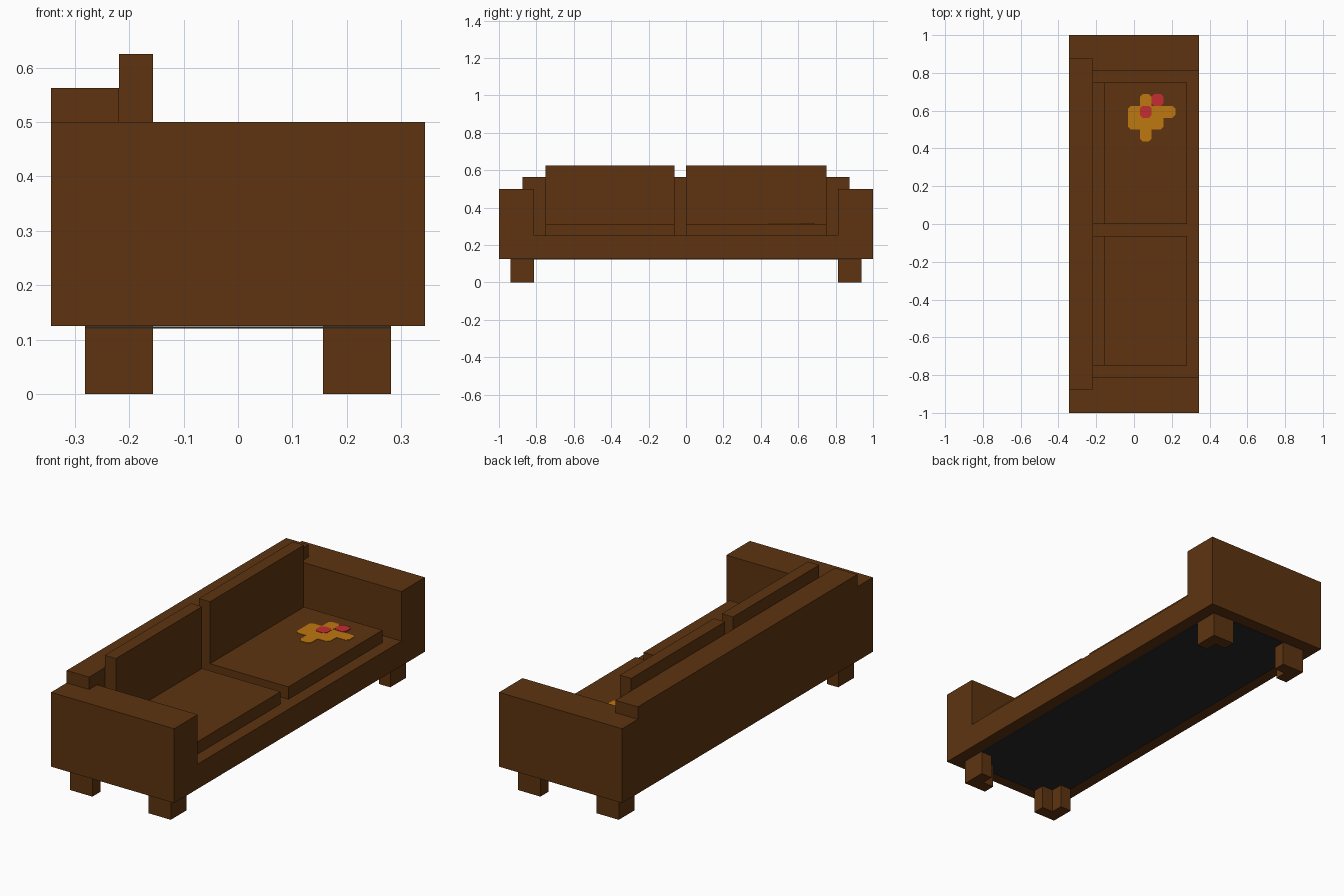
import bpy, bmesh
from mathutils import Vector

cube = bpy.data.objects.get("Cube")
if cube:
    bpy.data.objects.remove(cube, do_unlink=True)

U = 1 / 16  # modelling grid unit


def material(name, rgb):
    m = bpy.data.materials.new(name)
    m.use_nodes = True
    m.diffuse_color = (*rgb, 1)
    bsdf = next(n for n in m.node_tree.nodes if n.type == 'BSDF_PRINCIPLED')
    bsdf.inputs["Base Color"].default_value = (*rgb, 1)
    bsdf.inputs["Roughness"].default_value = 0.9
    return m


BROWN = material("brown_leather", (0.112, 0.034, 0.005))
BLACK = material("black_underside", (0.022, 0.022, 0.022))
ORANGE = material("orange_stain", (0.515, 0.188, 0.005))
RED = material("red_stain", (0.55, 0.026, 0.032))


def prisms(name, outlines, offset, mat):
    """Extrude each closed 3D outline along offset, all in one object."""
    bm = bmesh.new()
    for pts in outlines:
        face = bm.faces.new([bm.verts.new(p) for p in pts])
        ext = bmesh.ops.extrude_face_region(bm, geom=[face])
        moved = [g for g in ext["geom"] if isinstance(g, bmesh.types.BMVert)]
        bmesh.ops.translate(bm, verts=moved, vec=Vector(offset))
    bmesh.ops.recalc_face_normals(bm, faces=bm.faces)
    me = bpy.data.meshes.new(name)
    bm.to_mesh(me)
    bm.free()
    me.materials.append(mat)
    ob = bpy.data.objects.new(name, me)
    bpy.context.collection.objects.link(ob)
    return ob


def box(name, x, y, z, mat=BROWN):
    """Box from (min, max) ranges given in grid units."""
    (x0, x1), (y0, y1), (z0, z1) = [(a * U, b * U) for a, b in (x, y, z)]
    outline = [(x0, y0, z0), (x1, y0, z0), (x1, y1, z0), (x0, y1, z0)]
    return prisms(name, [outline], (0, 0, z1 - z0), mat)


# Seat base and black underside panel
box("seat_base", (-3.5, 5.5), (-13, 13), (2, 4))
box("underside_panel", (-4.5, 4.5), (-15, 15), (1.92, 1.98), BLACK)

# Backrest: T-shaped, its top edge resting on the arms
half = [(13, 2), (13, 8), (14, 8), (14, 9)]
back = half + [(-y, z) for y, z in reversed(half)]
prisms("backrest", [[(-5.5 * U, y * U, z * U) for y, z in back]],
       (2 * U, 0, 0), BROWN)

# Arms, and legs with the inner corner cut away
leg_profile = [(4.5, 15), (2.5, 15), (2.5, 14), (3.5, 14), (3.5, 13), (4.5, 13)]
for end, sy in (("right", -1), ("left", 1)):
    box("arm_" + end, (-5.5, 5.5), sorted((13 * sy, 16 * sy)), (2, 8))
    for side, sx in (("back", -1), ("front", 1)):
        prisms(f"leg_{side}_{end}",
               [[(sx * x * U, sy * y * U, 0) for x, y in leg_profile]],
               (0, 0, 2 * U), BROWN)

# Seat and back cushions
for name, span in (("right", (-12, -1)), ("left", (0, 12))):
    box("seat_cushion_" + name, (-3.5, 4.5), span, (4, 5))
    box("back_cushion_" + name, (-3.5, -2.5), span, (4, 10))


# Stain on the seat: thin cells whose free corners are clipped
def stain(name, cells, height, mat):
    c = 0.22
    outlines = []
    for i, j in cells:
        pts = []
        for sx, sy in ((-1, -1), (1, -1), (1, 1), (-1, 1)):
            px, py = i + 0.5 + sx / 2, j + 0.5 + sy / 2
            if (i + sx, j) in cells or (i, j + sy) in cells:
                pts.append((px, py))
            else:
                cut = [(px, py - sy * c), (px - sx * c, py)]
                pts += cut if sx * sy > 0 else cut[::-1]
        outlines.append([((x - 0.5) * U, (y + 7) * U, 5 * U) for x, y in pts])
    prisms(name, outlines, (0, 0, height), mat)


stain("orange_stain", {(1, 0), (0, 1), (1, 1), (2, 1), (0, 2), (1, 2),
                       (2, 2), (3, 2), (1, 3)}, 0.002, ORANGE)
stain("red_stain", {(1, 2), (2, 3)}, 0.004, RED)
